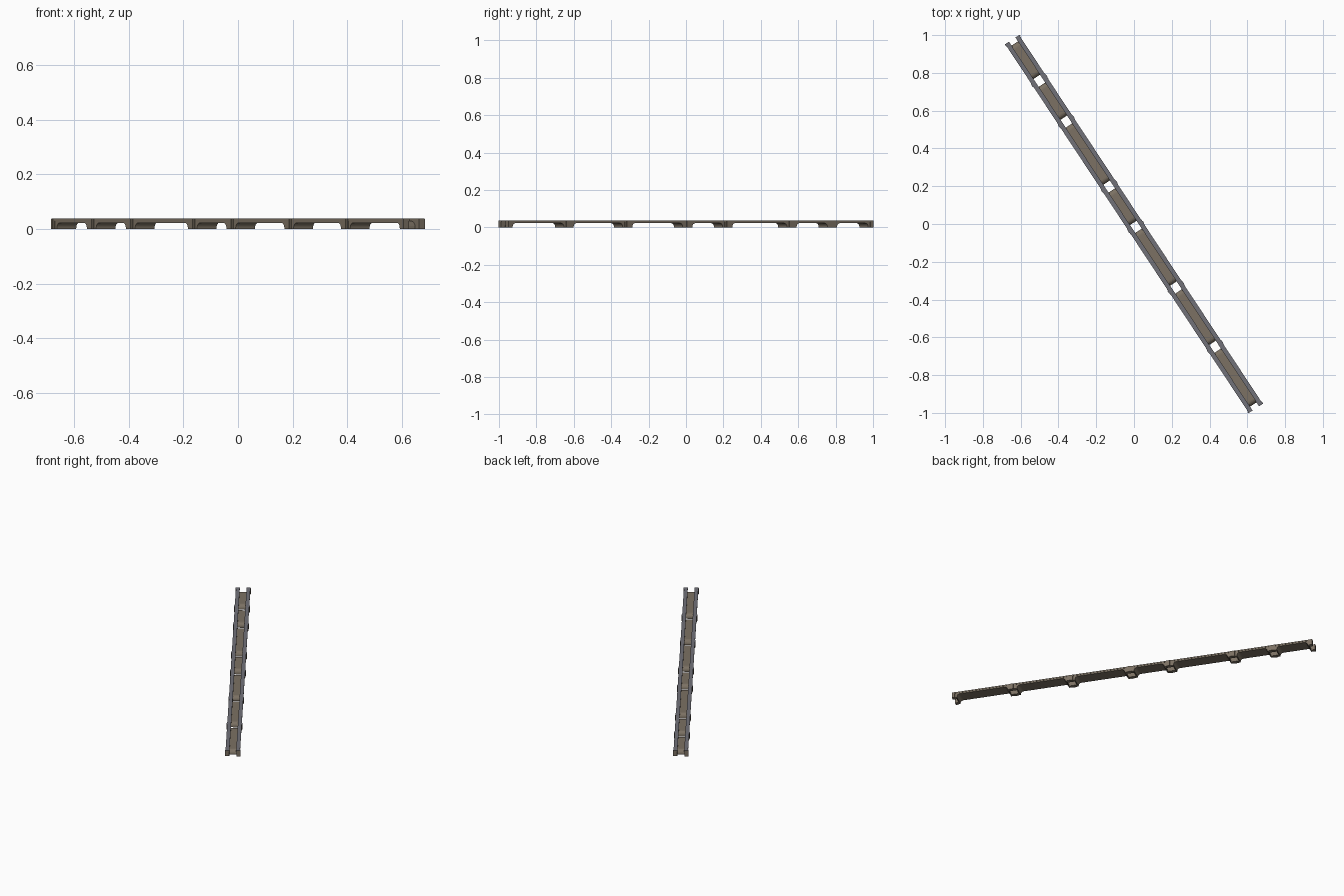
import bpy, bmesh, math
from mathutils import Matrix

if "Cube" in bpy.data.objects:
    bpy.data.objects.remove(bpy.data.objects["Cube"])

L = 1.17                                   # half length along the bridge
JOINTS = [-L, -0.909, -0.650, -0.238, 0.018, 0.403, 0.779, L]
HALF_GAP, SHELL = 0.025, 0.006             # half joint opening, shell thickness
ARCH_H, ARCH_R = 0.023, 0.019              # arch height and corner radius
V_IN, V_OUT = 0.0215, 0.0425               # side wall inner / outer offset
TURN = Matrix.Rotation(math.atan2(-0.834, 0.551), 4, 'Z')


def mat(name, col):
    m = bpy.data.materials.new(name)
    m.diffuse_color = (*col, 1)
    m.use_nodes = True
    m.node_tree.nodes["Principled BSDF"].inputs["Base Color"].default_value = m.diffuse_color
    return m


STONE = mat("brown_stone", (0.20, 0.165, 0.125))
GREY = mat("blue_grey_top", (0.165, 0.165, 0.19))


def arch(u0, u1, h, r):
    """Flat-topped arch with round corners, from left foot to right foot."""
    pts = [(u0, 0)]
    for k in range(7):
        a = math.pi - k * math.pi / 12
        pts.append((u0 + r + r * math.cos(a), h - r + r * math.sin(a)))
    for k in range(7):
        a = math.pi / 2 - k * math.pi / 12
        pts.append((u1 - r + r * math.cos(a), h - r + r * math.sin(a)))
    return pts + [(u1, 0)]


def extrude(name, profiles, ranges, grey_top=False):
    """Extrude each (u, z) profile across the bridge over each (v0, v1) range."""
    bm = bmesh.new()
    for pts in profiles:
        for v0, v1 in ranges:
            f = bm.faces.new([bm.verts.new((u, v0, z)) for u, z in pts])
            g = bmesh.ops.extrude_face_region(bm, geom=[f])['geom']
            bmesh.ops.translate(bm, vec=(0, v1 - v0, 0),
                                verts=[e for e in g if isinstance(e, bmesh.types.BMVert)])
    bmesh.ops.recalc_face_normals(bm, faces=bm.faces)
    if grey_top:
        for f in bm.faces:
            f.material_index = 1 if f.normal.z > 0.9 else 0
    bm.transform(TURN)
    me = bpy.data.meshes.new(name)
    bm.to_mesh(me)
    bm.free()
    me.materials.append(STONE)
    me.materials.append(GREY)
    ob = bpy.data.objects.new(name, me)
    bpy.context.collection.objects.link(ob)
    return ob


def rect(u0, u1, z0, z1):
    return [(u0, z0), (u0, z1), (u1, z1), (u1, z0)]


def both(a, b):
    return [(a, b), (-b, -a)]


spans = list(zip(JOINTS[:-1], JOINTS[1:]))
inset = HALF_GAP + SHELL

# side walls, pierced by one arch per span
wall = [(-L, 0.031), (-L, 0)]
for a, b in spans:
    wall += arch(a + inset, b - inset, ARCH_H, ARCH_R)
wall += [(L, 0), (L, 0.031)]
extrude("side_walls", [wall], both(V_IN, V_OUT))

# vaulted deck shells, one per span, open at every joint
shells = []
for a, b in spans:
    outer = arch(a + HALF_GAP, b - HALF_GAP, ARCH_H + SHELL, ARCH_R + SHELL)
    inner = arch(a + inset, b - inset, ARCH_H, ARCH_R)
    shells.append(outer + inner[::-1])
extrude("deck_vaults", shells, [(-V_IN - 0.001, V_IN + 0.001)])

# continuous coping along each wall, grey on top
extrude("coping", [rect(-L, L, 0.030, 0.038)], both(V_IN - 0.001, 0.044), True)

# pilasters on the outside of every pier
pil, strips = [], []
for j in JOINTS:
    lo, hi = max(j - 0.018, -L), min(j + 0.018, L)
    pil.append(rect(lo, hi, 0, 0.038))
    lo, hi = max(j - 0.008, -L), min(j + 0.008, L)
    strips.append(rect(lo, hi, 0, 0.0375))
extrude("pier_pilasters", pil, both(V_OUT - 0.004, 0.0452), True)
extrude("pier_ribs", strips, both(V_OUT - 0.004, 0.0475), True)
